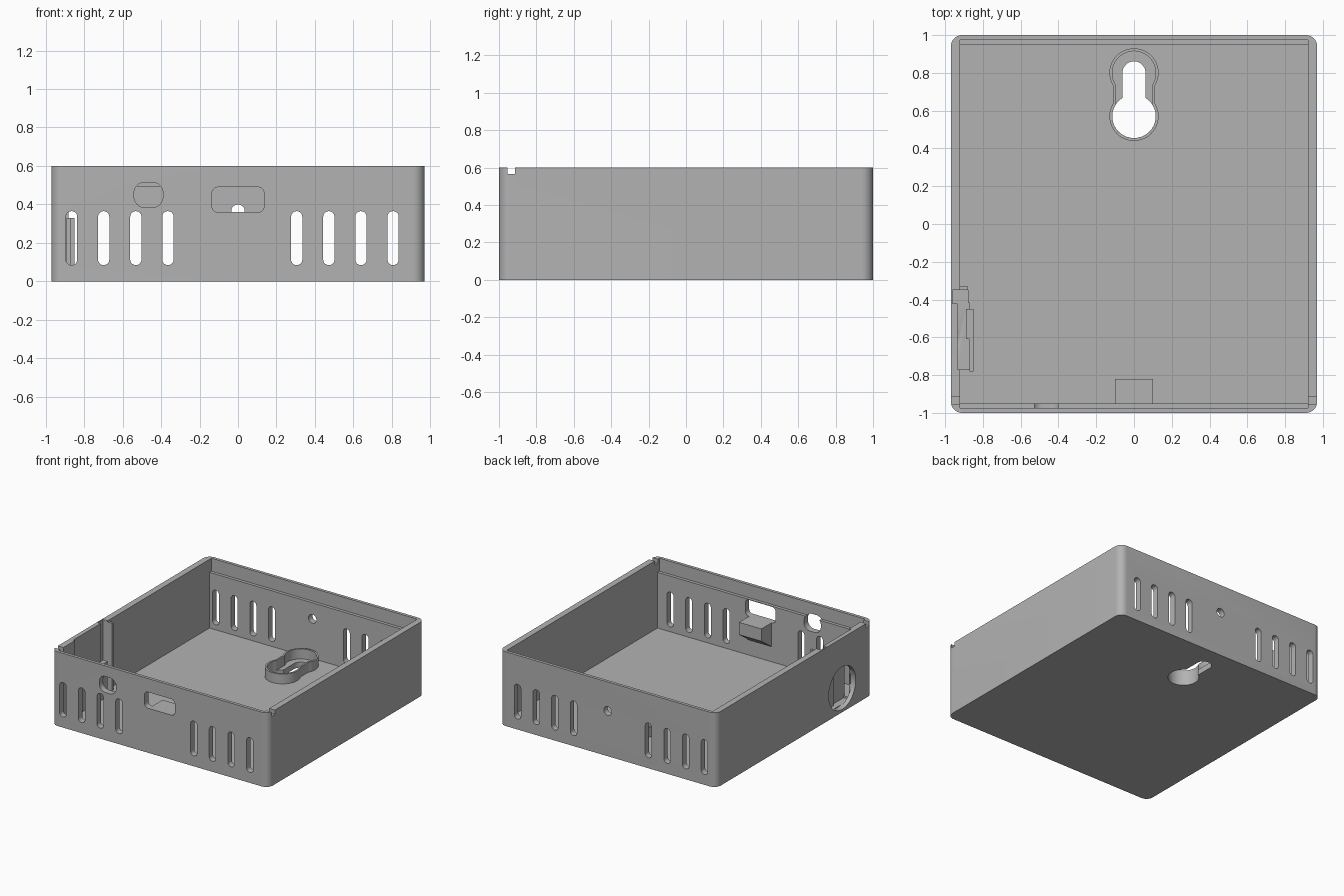
import bpy
import math

if "Cube" in bpy.data.objects:
    bpy.data.objects.remove(bpy.data.objects["Cube"], do_unlink=True)

grey = bpy.data.materials.new("mid grey")
grey.use_nodes = True
grey.diffuse_color = (0.45, 0.45, 0.45, 1)
grey.node_tree.nodes["Principled BSDF"].inputs["Base Color"].default_value = grey.diffuse_color


def prism(name, outline, axis, low, high):
    """Extrude a 2D outline along an axis; the other two axes stay in order."""
    n = len(outline)
    verts = []
    for level in (low, high):
        for p in outline:
            v = list(p)
            v.insert("xyz".index(axis), level)
            verts.append(v)
    faces = [list(range(n))[::-1], list(range(n, 2 * n))]
    faces += [[i, (i + 1) % n, n + (i + 1) % n, n + i] for i in range(n)]
    if axis == "y":
        faces = [f[::-1] for f in faces]
    mesh = bpy.data.meshes.new(name)
    mesh.from_pydata(verts, [], faces)
    mesh.materials.append(grey)
    obj = bpy.data.objects.new(name, mesh)
    bpy.context.collection.objects.link(obj)
    return obj


def rounded(u0, u1, v0, v1, r, steps=10):
    """Rounded rectangle outline, counter-clockwise."""
    pts = []
    corners = ((u1 - r, v1 - r), (u0 + r, v1 - r), (u0 + r, v0 + r), (u1 - r, v0 + r))
    for k, (cu, cv) in enumerate(corners):
        for i in range(steps + 1):
            a = (k + i / steps) * math.pi / 2
            pts.append((cu + r * math.cos(a), cv + r * math.sin(a)))
    return pts


def circle(u, v, r, n=48):
    return [(u + r * math.cos(2 * math.pi * i / n), v + r * math.sin(2 * math.pi * i / n))
            for i in range(n)]


def box(name, x0, x1, y0, y1, z0, z1):
    return prism(name, [(x0, y0), (x1, y0), (x1, y1), (x0, y1)], "z", z0, z1)


def keyhole(big_r, small_r, neck, steps=32):
    """Wide lower circle joined to a narrower upper arch by a straight neck."""
    low_y, high_y = 0.57, 0.80
    start = math.acos(neck / big_r)
    stop = math.acos(neck / small_r)
    pts = []
    for i in range(steps + 1):
        a = math.pi - start + i / steps * (math.pi + 2 * start)
        pts.append((big_r * math.cos(a), low_y + big_r * math.sin(a)))
    for i in range(steps + 1):
        a = -stop + i / steps * (math.pi + 2 * stop)
        pts.append((small_r * math.cos(a), high_y + small_r * math.sin(a)))
    return pts


def combine(target, other, operation):
    mod = target.modifiers.new("combine", "BOOLEAN")
    mod.operation = operation
    mod.solver = "EXACT"
    mod.object = other
    bpy.context.view_layer.objects.active = target
    bpy.ops.object.modifier_apply(modifier=mod.name)
    bpy.data.objects.remove(other, do_unlink=True)


def cut(target, cutter):
    combine(target, cutter, "DIFFERENCE")


floor_z = 0.045

# Open tray with thinner front and back rims
tray = prism("tray", rounded(-0.97, 0.97, -1, 1, 0.06), "z", 0, 0.6)
cut(tray, box("cavity", -0.92, 0.92, -0.95, 0.95, floor_z, 0.7))
cut(tray, box("rim_step", -0.92, 0.92, -0.975, 0.975, 0.495, 0.7))

# Matching vent slots in the front and back walls
for first in (-0.865, 0.305):
    for i in range(4):
        x = first + i * 0.167
        for y in (-1, 1):
            cut(tray, prism("vent", rounded(x - 0.029, x + 0.029, 0.085, 0.365, 0.028),
                            "y", y - 0.1, y + 0.1))

# Ports in the front wall and a small hole in the back wall
cut(tray, prism("port", rounded(-0.135, 0.135, 0.36, 0.49, 0.03), "y", -1.1, -0.9))
cut(tray, prism("jack", rounded(-0.54, -0.39, 0.385, 0.515, 0.055), "y", -1.1, -0.9))
cut(tray, prism("back_hole", circle(0, 0.365, 0.035), "y", 0.9, 1.1))

# Lid notches in the side walls
for x in (-0.95, 0.95):
    cut(tray, box("notch", x - 0.1, x + 0.1, -0.955, -0.915, 0.565, 0.7))

# Pocket in the side wall, opened by a round hole
cut(tray, box("pocket", -0.935, -0.87, -0.77, -0.419, 0.03, 0.7))
cut(tray, box("pocket_end", -0.96, -0.88, -0.42, -0.35, 0.03, 0.7))
cut(tray, prism("side_hole", circle(-0.61, 0.195, 0.172, 64), "x", -1.1, -0.925))

# Keyhole hanger through the floor
cut(tray, prism("keyhole", keyhole(0.115, 0.061, 0.06), "z", -0.1, 0.2))

# Collar around the keyhole
collar = prism("keyhole_collar", keyhole(0.13, 0.13, 0.112), "z", floor_z - 0.005, 0.125)
cut(collar, prism("collar_inside", keyhole(0.115, 0.115, 0.098), "z", -0.1, 0.3))

# Retaining walls of the side pocket
post = box("pocket_post", -0.925, -0.88, -0.35, -0.33, 0.04, 0.59)
thick = box("retaining_wall_thick", -0.89, -0.85, -0.61, -0.45, 0.025, 0.33)
thin = box("retaining_wall_thin", -0.87, -0.85, -0.78, -0.61, 0.025, 0.33)

# Wedge shelf under the front port
shelf = prism("port_shelf", [(-0.96, 0.36), (-0.96, 0.16), (-0.82, 0.26), (-0.82, 0.36)][::-1],
              "x", -0.1, 0.1)

# Smooth the rounded walls, keep edges sharp
bpy.ops.object.select_all(action="DESELECT")
for obj in (tray, collar, post, thick, thin, shelf):
    obj.select_set(True)
bpy.context.view_layer.objects.active = tray
bpy.ops.object.shade_smooth_by_angle(angle=math.radians(30))
